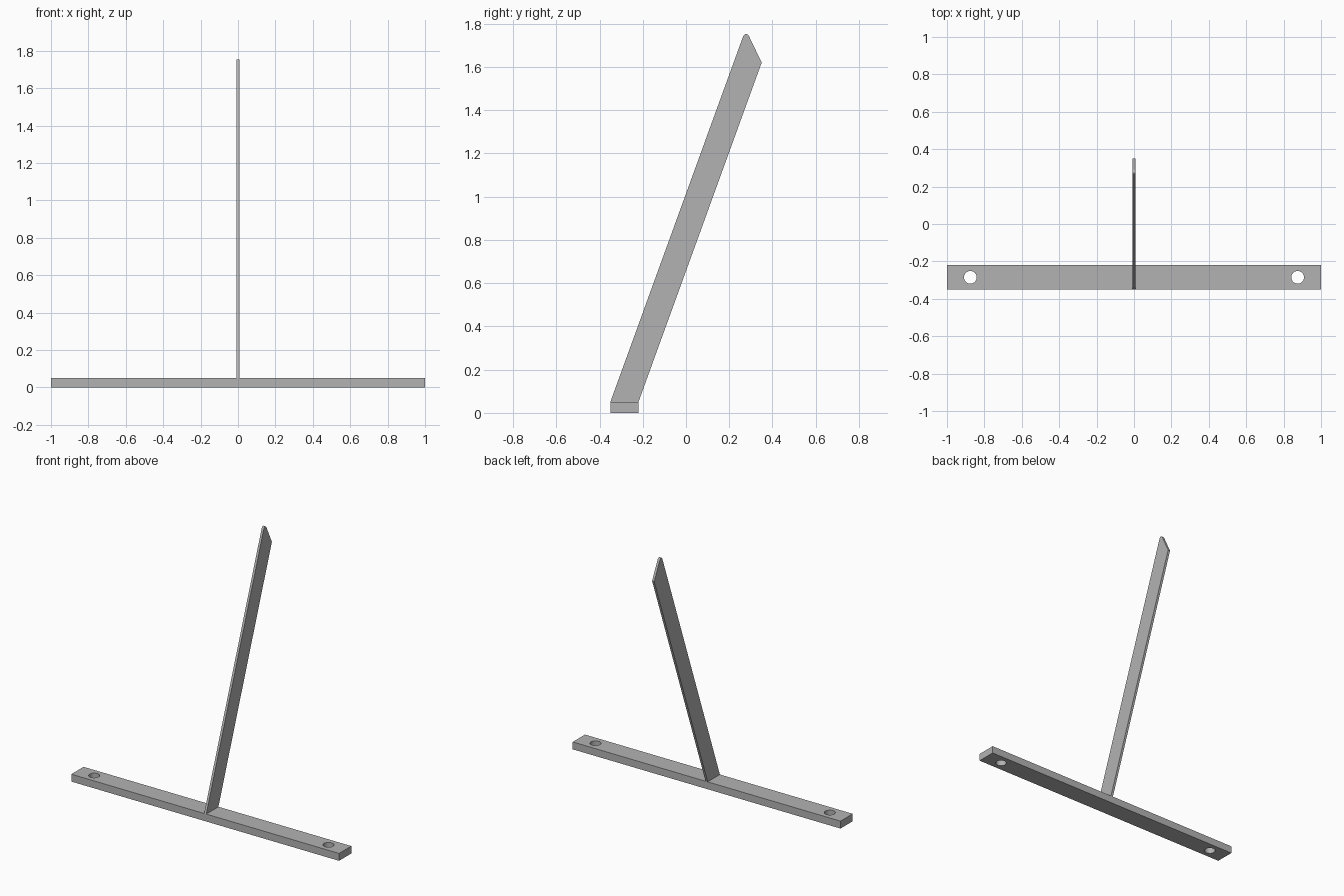
import bpy, bmesh, math

cube = bpy.data.objects.get("Cube")
if cube:
    bpy.data.objects.remove(cube, do_unlink=True)

# Single grey metal
metal = bpy.data.materials.new("grey_metal")
metal.use_nodes = True
GREY = (0.45, 0.45, 0.45, 1)
metal.diffuse_color = GREY
metal.node_tree.nodes["Principled BSDF"].inputs["Base Color"].default_value = GREY

BAR_Y, BAR_DEPTH, BAR_H = -0.285, 0.13, 0.05
HALF_BLADE = 0.008


def activate(obj):
    bpy.ops.object.select_all(action='DESELECT')
    obj.select_set(True)
    bpy.context.view_layer.objects.active = obj


# Base bar
bpy.ops.mesh.primitive_cube_add(size=1, location=(0, BAR_Y, BAR_H / 2))
bar = bpy.context.object
bar.name = "base_bar"
bar.scale = (2, BAR_DEPTH, BAR_H)
bpy.ops.object.transform_apply(location=False, rotation=False, scale=True)
bar.data.materials.append(metal)

# Screw holes near both ends
for side in (-1, 1):
    bpy.ops.mesh.primitive_cylinder_add(vertices=48, radius=0.034, depth=0.2,
                                        location=(side * 0.875, BAR_Y, BAR_H / 2))
    cutter = bpy.context.object
    cutter.name = "hole_cutter"
    cutter.hide_render = True
    cutter.data.materials.append(metal)
    activate(bar)
    cut = bar.modifiers.new("screw_hole", 'BOOLEAN')
    cut.operation = 'DIFFERENCE'
    cut.solver = 'EXACT'
    cut.object = cutter
    bpy.ops.object.modifier_apply(modifier=cut.name)
    bpy.data.objects.remove(cutter, do_unlink=True)

# Thin leaning blade: side profile extruded across x
profile = [(-0.35, BAR_H), (-0.22, BAR_H), (0.35, 1.62), (0.276, 1.774)]
bm = bmesh.new()
face = bm.faces.new([bm.verts.new((-HALF_BLADE, y, z)) for y, z in profile])
grown = bmesh.ops.extrude_face_region(bm, geom=[face])
bmesh.ops.translate(bm, vec=(2 * HALF_BLADE, 0, 0),
                    verts=[g for g in grown["geom"] if isinstance(g, bmesh.types.BMVert)])

# Rounded tip
tip = [e for e in bm.edges if all(v.co.z > 1.7 for v in e.verts)]
bmesh.ops.bevel(bm, geom=tip, offset=0.04, offset_type='OFFSET',
                segments=10, profile=0.5, affect='EDGES')
bmesh.ops.recalc_face_normals(bm, faces=bm.faces)
mesh = bpy.data.meshes.new("leaning_blade")
bm.to_mesh(mesh)
bm.free()
mesh.materials.append(metal)
blade = bpy.data.objects.new("leaning_blade", mesh)
bpy.context.collection.objects.link(blade)

for obj in (bar, blade):
    activate(obj)
    bpy.ops.object.shade_smooth_by_angle(angle=math.radians(25))
